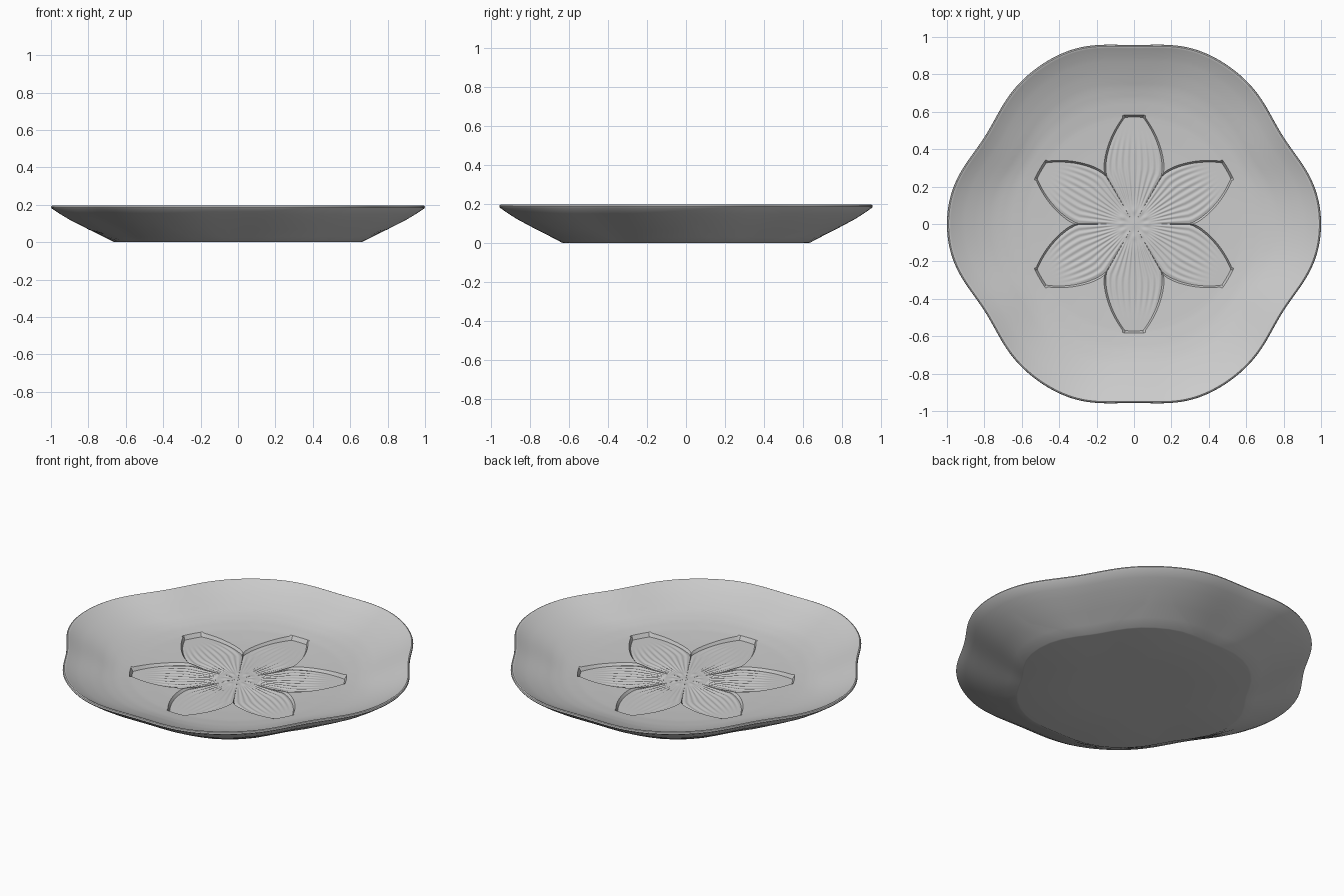
import bpy
import bmesh
from math import pi, cos, sin, radians, exp

cube = bpy.data.objects.get("Cube")
if cube:
    bpy.data.objects.remove(cube, do_unlink=True)

FLOOR = 0.055            # level of the sunken petals
TIP = 0.572              # petal length
PETAL_COLS, GAP_COLS = 56, 4

# Profiles as (radius, height) pairs
BOWL = [(0, 0.057), (0.3, 0.064), (0.45, 0.069), (0.58, 0.077), (0.68, 0.09),
        (0.76, 0.107), (0.84, 0.132), (0.92, 0.163), (0.98, 0.193)]
RIM = [(0.985, 0.196), (0.991, 0.197), (0.997, 0.194), (1.0, 0.187)]
UNDERSIDE = [(0.995, 0.18), (0.95, 0.15), (0.9, 0.12), (0.8, 0.069),
             (0.72, 0.03), (0.665, 0.002), (0.655, 0.0), (0.3, 0.0)]
PETAL = [(0.3, 29.6), (0.353, 25.1), (0.439, 17), (0.535, 8.2), (TIP, 4.9)]


def smooth(a, b, x):
    t = min(1, max(0, (x - a) / (b - a)))
    return t * t * (3 - 2 * t)


def interp(points, x):
    if x <= points[0][0]:
        return points[0][1]
    for (x0, y0), (x1, y1) in zip(points, points[1:]):
        if x <= x1:
            return y0 + (y1 - y0) * (x - x0) / (x1 - x0)
    return points[-1][1]


def outline(a):
    """Soft six-cornered rim radius at angle a."""
    return (0.967 - 0.0057 * cos(2 * a) + 0.0157 * cos(4 * a)
            + 0.027 * cos(6 * a) - 0.004 * cos(12 * a))


def columns(r):
    """Angles round one ring, with their place across the petal or None outside."""
    half = radians(interp(PETAL, r))
    edge = min(half + 0.012 / max(r, 0.05), pi / 6 - 0.003)
    edge = max(edge, half + 0.002)
    even = smooth(0.59, 0.85, r)
    step = (pi / 3) / (PETAL_COLS + 2 * GAP_COLS)
    result = []
    for k in range(6):
        mid = pi / 6 + k * pi / 3
        for i in range(-PETAL_COLS // 2 - GAP_COLS + 1, PETAL_COLS // 2 + GAP_COLS + 1):
            n, side = abs(i), (1 if i >= 0 else -1)
            if n <= PETAL_COLS // 2:
                t = i / (PETAL_COLS / 2)
                a = half * t
            else:
                t = None
                u = (n - PETAL_COLS // 2 - 1) / (GAP_COLS - 1)
                a = side * (edge + (pi / 6 - edge) * u)
            a += (i * step - a) * even
            result.append((mid + a, t))
    return result


def dish_height(r, a, t):
    """Height of the inside, with fluted petals and a beaded centre."""
    bowl = interp(BOWL, r)
    if r > TIP + 0.001:
        return bowl
    if t is None:
        return FLOOR + (bowl - FLOOR) * smooth(0.2, 0.31, r)
    flutes = 0.0022 * cos(9 * pi * t) * smooth(0.09, 0.16, r) * (1 - smooth(0.36, 0.5, r))
    beads = 0.004 * exp(-((r - 0.07) / 0.014) ** 2) * (1 + cos(12 * a)) / 2
    button = 0.002 * exp(-(r / 0.025) ** 2)
    return FLOOR + flutes + beads + button


bm = bmesh.new()
rings = []


def add_ring(r, height, shaping):
    ring = []
    for a, t in columns(r):
        d = r * (1 + (outline(a) - 1) * shaping)
        ring.append(bm.verts.new((d * cos(a), d * sin(a), height(r, a, t))))
    rings.append(ring)


# Inside of the dish
inner = [0.012 * i for i in range(1, 10)] + [0.108 + 0.0232 * i for i in range(1, 20)]
inner += [TIP, TIP + 0.013] + [0.6 + 0.0253 * i for i in range(16)]
for r in inner:
    add_ring(r, dish_height, smooth(0.55, 0.85, r))

# Rim, outer wall and foot
for r, z in RIM + UNDERSIDE:
    add_ring(r, lambda *_, z=z: z, 1)

count = len(rings[0])
for lower, upper in zip(rings, rings[1:]):
    for i in range(count):
        j = (i + 1) % count
        bm.faces.new((lower[i], upper[i], upper[j], lower[j]))

# Close the centre and the foot
top = bm.verts.new((0, 0, FLOOR + 0.002))
bottom = bm.verts.new((0, 0, 0))
for i in range(count):
    j = (i + 1) % count
    bm.faces.new((top, rings[0][i], rings[0][j]))
    bm.faces.new((bottom, rings[-1][j], rings[-1][i]))
bmesh.ops.recalc_face_normals(bm, faces=bm.faces)

mesh = bpy.data.meshes.new("flower_dish")
bm.to_mesh(mesh)
bm.free()
dish = bpy.data.objects.new("flower_dish", mesh)
bpy.context.collection.objects.link(dish)

# One plain glaze
glaze = bpy.data.materials.new("light_grey_glaze")
glaze.use_nodes = True
colour = (0.6, 0.6, 0.6, 1)
glaze.diffuse_color = colour
glaze.node_tree.nodes["Principled BSDF"].inputs["Base Color"].default_value = colour
mesh.materials.append(glaze)

bpy.ops.object.select_all(action='DESELECT')
dish.select_set(True)
bpy.context.view_layer.objects.active = dish
bpy.ops.object.shade_smooth_by_angle(angle=radians(35))
